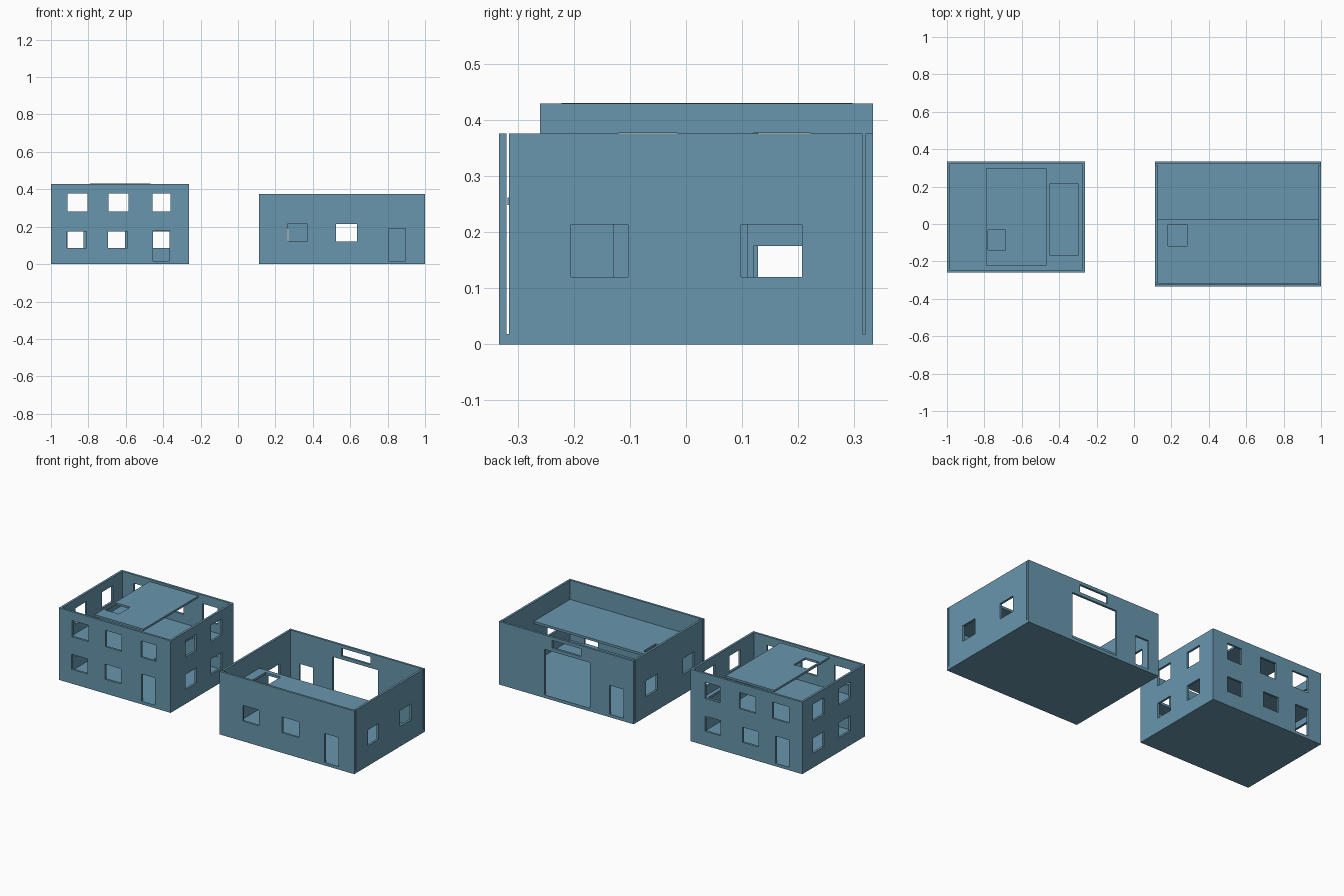
import bpy, bmesh
from mathutils import Vector

if "Cube" in bpy.data.objects:
    bpy.data.objects.remove(bpy.data.objects["Cube"])

blue = bpy.data.materials.new("slate_blue")
blue.diffuse_color = (0.138, 0.305, 0.423, 1)
blue.use_nodes = True
blue.node_tree.nodes["Principled BSDF"].inputs["Base Color"].default_value = blue.diffuse_color


def plate(name, axis, start, thick, rect, holes=()):
    """Flat plate (u0, u1, v0, v1) normal to axis, with rectangular openings."""
    u0, u1, v0, v1 = rect
    us = sorted({u0, u1, *[h[0] for h in holes], *[h[1] for h in holes]})
    vs = sorted({v0, v1, *[h[2] for h in holes], *[h[3] for h in holes]})

    def place(u, v, w):
        return {"x": (w, u, v), "y": (u, w, v), "z": (u, v, w)}[axis]

    bm = bmesh.new()
    for a, b in zip(us, us[1:]):
        for c, d in zip(vs, vs[1:]):
            mu, mv = (a + b) / 2, (c + d) / 2
            if any(h[0] < mu < h[1] and h[2] < mv < h[3] for h in holes):
                continue
            bm.faces.new([bm.verts.new(place(u, v, start))
                          for u, v in ((a, c), (b, c), (b, d), (a, d))])
    bmesh.ops.remove_doubles(bm, verts=bm.verts, dist=1e-5)
    # Extrude the sheet to its thickness
    ext = bmesh.ops.extrude_face_region(bm, geom=bm.faces[:], use_keep_orig=True)
    moved = [g for g in ext["geom"] if isinstance(g, bmesh.types.BMVert)]
    bmesh.ops.translate(bm, verts=moved, vec=Vector(place(0, 0, thick)))
    bmesh.ops.recalc_face_normals(bm, faces=bm.faces)
    mesh = bpy.data.meshes.new(name)
    bm.to_mesh(mesh)
    bm.free()
    mesh.materials.append(blue)
    bpy.context.collection.objects.link(bpy.data.objects.new(name, mesh))


T = 0.013       # wall thickness
BASE = 0.018    # ground slab height

# ---- Two-storey house ----
X0, X1, Y0, Y1, H = -1.0, -0.262, -0.26, 0.333, 0.429
LOW, HIGH = (0.085, 0.175), (0.28, 0.377)
DOOR = (BASE, 0.18)


def two_rows(spans):
    return [(*s, *row) for s in spans for row in (LOW, HIGH)]


front_spans = [(-0.912, -0.805), (-0.692, -0.585), (-0.457, -0.36)]
upper = [(*s, *HIGH) for s in front_spans]
plate("house_base", "z", 0, BASE, (X0, X1, Y0, Y1))
plate("house_front_wall", "y", Y0, T, (X0, X1, BASE, H),
      upper + [(-0.915, -0.81, *LOW), (-0.695, -0.59, *LOW), (-0.455, -0.365, *DOOR)])
plate("house_back_wall", "y", Y1 - T, T, (X0, X1, BASE, H),
      upper + [(-0.912, -0.825, *DOOR), (-0.71, -0.605, *LOW), (-0.46, -0.36, *LOW)])
plate("house_left_wall", "x", X0, T, (Y0 + T, Y1 - T, BASE, H),
      two_rows([(-0.12, -0.015), (0.128, 0.23)]))
plate("house_right_wall", "x", X1 - T, T, (Y0 + T, Y1 - T, BASE, H),
      two_rows([(-0.12, -0.015), (0.12, 0.222)]))
# Upper floor with stairwell, and roof panel with hatch
plate("house_upper_floor", "z", 0.212, 0.014, (X0 + T, X1 - T, Y0 + T, Y1 - T),
      [(-0.452, -0.298, -0.165, 0.215)])
plate("house_roof_panel", "z", 0.418, 0.012, (-0.79, -0.468, -0.222, 0.297),
      [(-0.78, -0.688, -0.14, -0.032)])

# ---- Garage hall ----
X0, X1, Y0, Y1, H = 0.112, 1.0, -0.333, 0.333, 0.376
WIN = (0.12, 0.214)
DOOR = (BASE, 0.19)
plate("garage_base", "z", 0, BASE, (X0, X1, Y0, Y1))
plate("garage_front_wall", "y", Y0, T, (X0, X1, BASE, H),
      [(0.265, 0.372, *WIN), (0.525, 0.635, *WIN), (0.805, 0.895, *DOOR)])
plate("garage_back_wall", "y", Y1 - T, T, (X0, X1, BASE, H),
      [(0.18, 0.27, *DOOR), (0.40, 0.70, BASE, 0.29), (0.46, 0.65, 0.31, 0.357)])
# Side walls stop just short of the front and back walls
plate("garage_left_wall", "x", X0, T, (-0.316, 0.315, BASE, H),
      [(-0.235, -0.13, *WIN), (0.11, 0.215, *WIN)])
plate("garage_right_wall", "x", X1 - T, T, (-0.316, 0.315, BASE, H),
      [(-0.205, -0.103, *WIN), (0.098, 0.207, *WIN)])
# Half-depth mezzanine with ladder opening
plate("garage_mezzanine", "z", 0.248, 0.014, (X0 + T, X1 - T, -0.318, 0.024),
      [(0.182, 0.284, -0.118, -0.003)])
